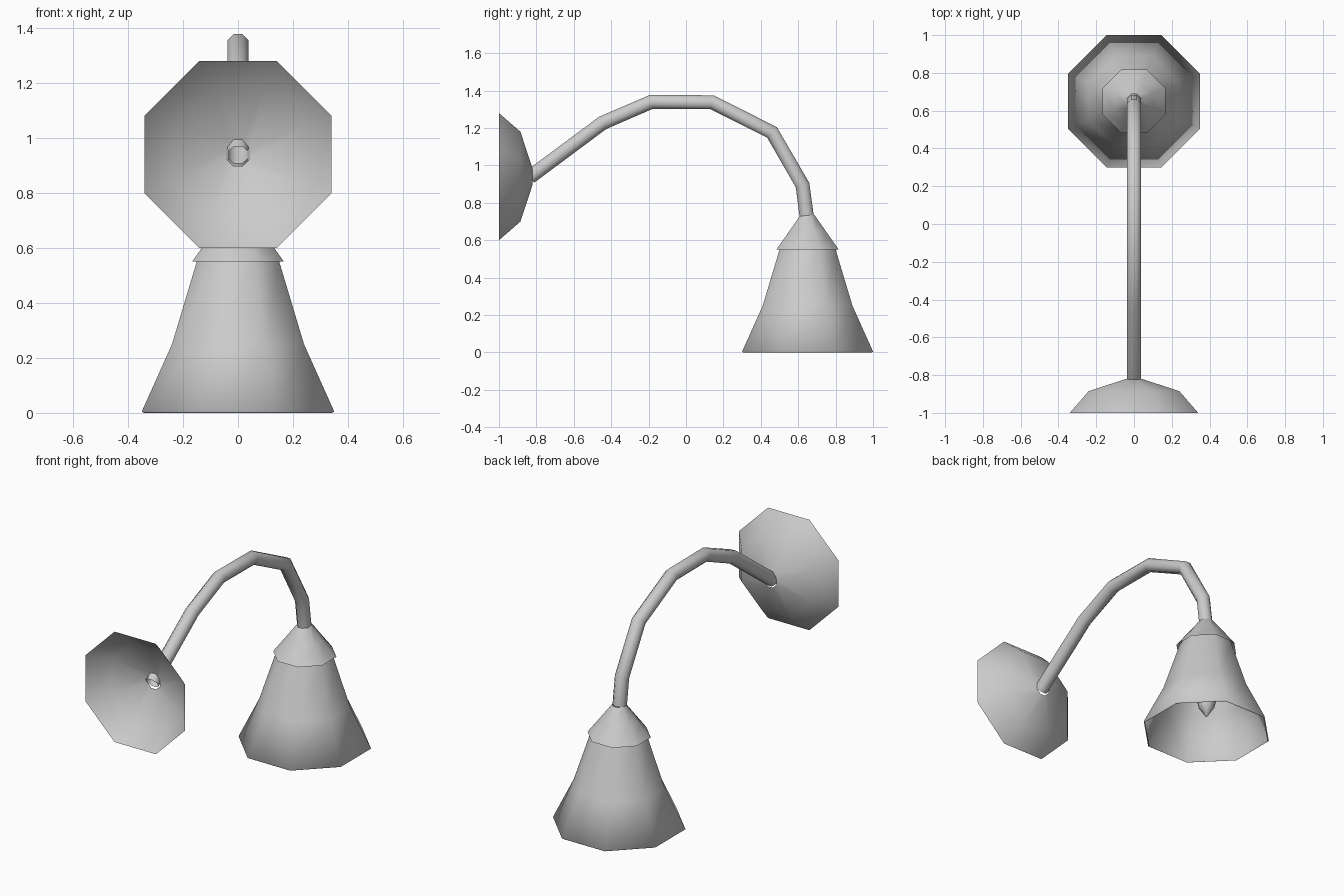
import bpy, bmesh
from math import pi, cos, sin
from mathutils import Vector

if "Cube" in bpy.data.objects:
    bpy.data.objects.remove(bpy.data.objects["Cube"])

SIDES = 8
K = 1 / cos(pi / SIDES)  # flat-to-flat radius -> corner radius


def skin(name, rings, cap_start=False, cap_end=False):
    """Bridge a list of vertex rings into a smooth-shaded object."""
    bm = bmesh.new()
    vr = [[bm.verts.new(p) for p in r] for r in rings]
    for a, b in zip(vr, vr[1:]):
        for i in range(SIDES):
            j = (i + 1) % SIDES
            bm.faces.new((a[i], a[j], b[j], b[i]))
    if cap_start:
        bm.faces.new(vr[0][::-1])
    if cap_end:
        bm.faces.new(vr[-1])
    me = bpy.data.meshes.new(name)
    bm.to_mesh(me)
    bm.free()
    for p in me.polygons:
        p.use_smooth = True
    ob = bpy.data.objects.new(name, me)
    bpy.context.collection.objects.link(ob)
    return ob


def ring(center, u, v, r):
    """Octagon with its flats facing the u and v axes."""
    angles = [(i + 0.5) * 2 * pi / SIDES for i in range(SIDES)]
    return [center + (u * cos(a) + v * sin(a)) * r * K for a in angles]


X, Y, Z = Vector((1, 0, 0)), Vector((0, 1, 0)), Vector((0, 0, 1))

# wall plate: open-backed dish facing +y
skin("wall_plate", [ring(Vector((0, y, 0.94)), -X, Z, r)
                    for r, y in [(0.34, -1), (0.24, -0.885), (0.042, -0.82)]])

# bent arm: swept octagonal tube in the yz plane
path = [Vector((0, y, z)) for y, z in [
    (-0.835, 0.938), (-0.445, 1.228), (-0.185, 1.34), (0.14, 1.338),
    (0.46, 1.177), (0.623, 0.895), (0.645, 0.73)]]
rings = []
for i, p in enumerate(path):
    t = (path[min(i + 1, len(path) - 1)] - p).normalized()
    s = (p - path[max(i - 1, 0)]).normalized()
    tangent = (s + t).normalized()
    rings.append(ring(p, X, tangent.cross(X), 0.038))
skin("arm", rings)


# hanging lamp parts: octagonal lathes around one vertical axis
def lathe(name, profile, **caps):
    return skin(name, [ring(Vector((0, 0.65, z)), X, Y, r) for r, z in profile], **caps)


lathe("shade", [(0.343, 0), (0.35, 0.005), (0.24, 0.25), (0.15, 0.55), (0.125, 0.6)])
lathe("shade_cap", [(0.167, 0.55), (0.10, 0.645), (0.037, 0.735)])
lathe("bulb", [(0.003, 0.10), (0.045, 0.17), (0.06, 0.24), (0.05, 0.33),
               (0.03, 0.42), (0.03, 0.68)], cap_start=True, cap_end=True)
